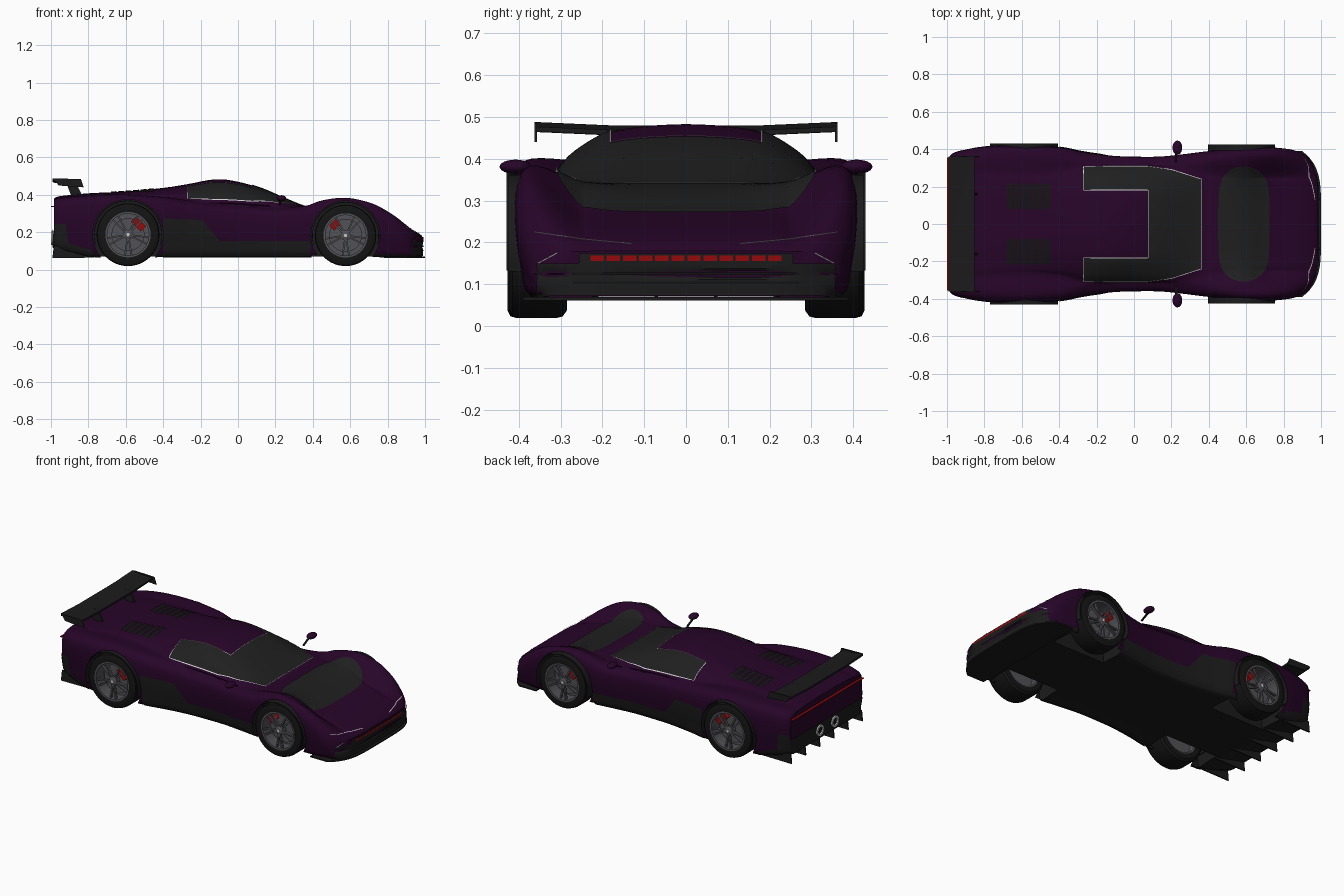
import bpy, bmesh, math
from mathutils import Matrix, Vector
from mathutils.bvhtree import BVHTree

cube = bpy.data.objects.get("Cube")
if cube:
    bpy.data.objects.remove(cube, do_unlink=True)


def material(name, r, g, b):
    m = bpy.data.materials.new(name)
    m.use_nodes = True
    m.diffuse_color = (r, g, b, 1)
    m.node_tree.nodes["Principled BSDF"].inputs["Base Color"].default_value = (r, g, b, 1)
    return m


PURPLE = material("purple paint", 0.020, 0.0015, 0.0215)
GLASS = material("dark glass", 0.014, 0.014, 0.014)
BLACK = material("black trim", 0.011, 0.011, 0.011)
RUBBER = material("tyre rubber", 0.007, 0.007, 0.007)
GREY = material("rim grey", 0.085, 0.085, 0.095)
LIGHT = material("light trim", 0.6, 0.6, 0.6)
RED = material("red", 0.3, 0.003, 0.004)
made = []


def finish(name, bm, *mats, normals=True):
    if normals:
        bmesh.ops.recalc_face_normals(bm, faces=bm.faces)
    me = bpy.data.meshes.new(name)
    bm.to_mesh(me)
    bm.free()
    ob = bpy.data.objects.new(name, me)
    bpy.context.collection.objects.link(ob)
    for m in mats:
        me.materials.append(m)
    made.append(ob)
    return ob


def block(loc, size):
    return Matrix.Translation(loc) @ Matrix.Diagonal((*size, 1))


def boxes(name, matrices, mat):
    bm = bmesh.new()
    for m in matrices:
        bmesh.ops.create_cube(bm, size=1, matrix=m)
    return finish(name, bm, mat)


def loft(bm, rings, caps=True):
    rows = [[bm.verts.new(p) for p in ring] for ring in rings]
    n = len(rows[0])
    for a, b in zip(rows, rows[1:]):
        for i in range(n):
            j = (i + 1) % n
            bm.faces.new((a[i], a[j], b[j], b[i]))
    if caps:
        bm.faces.new(rows[0])
        bm.faces.new(rows[-1])


def lathe(name, profile, centre, side, mat, segs=48, start=0, sweep=math.tau):
    # closed (radius, offset) profile spun about the axle, all round or over an arc
    bm = bmesh.new()
    rings = []
    for k in range(segs + 1):
        a = start + sweep * k / segs
        rings.append([Vector(centre) + Vector((r * math.cos(a), side * y, r * math.sin(a))) for r, y in profile])
    loft(bm, rings, caps=sweep < math.tau)
    bmesh.ops.remove_doubles(bm, verts=bm.verts, dist=1e-5)
    return finish(name, bm, mat)


def smooth(pts, n):
    # curve through all the points
    out = []
    for i in range(len(pts) - 1):
        quad = [pts[max(i - 1, 0)], pts[i], pts[i + 1], pts[min(i + 2, len(pts) - 1)]]
        for k in range(n):
            t = k / n
            out.append(tuple(b + t / 2 * (c - a + t * (2 * a - 5 * b + 4 * c - d + t * (3 * (b - c) + d - a)))
                             for a, b, c, d in zip(*quad)))
    return out + [tuple(pts[-1])]


# Body stations: x, half width, fender height, cabin half width, cabin base, centre height
stations = [
    (-.985, .36, .365, .28, .37, .38), (-.95, .385, .38, .28, .383, .393),
    (-.8, .415, .395, .28, .393, .408), (-.6, .42, .4, .27, .397, .418),
    (-.4, .41, .387, .28, .383, .437), (-.27, .385, .368, .305, .375, .457),
    (-.12, .365, .35, .31, .365, .483), (0, .36, .345, .31, .36, .47),
    (.13, .36, .335, .31, .35, .432), (.24, .37, .33, .3, .34, .385),
    (.36, .385, .34, .28, .335, .338), (.45, .395, .37, .27, .34, .338),
    (.58, .41, .384, .26, .343, .32), (.72, .41, .352, .26, .277, .27),
    (.86, .4, .283, .26, .235, .237), (.95, .385, .22, .26, .203, .203),
    (.985, .37, .178, .26, .178, .18)]


def nose_bend(y, half):
    return .1 * min(abs(y) / half, 1) ** 5


def body_ring(x, w, zs, yv, zv, zt, squash=1.0):
    # the floor rises into the diffuser at the tail
    low = .07 + .045 * min(1, max(0, (-.78 - x) / .2))
    h, c = zs - low, zt - zv
    half = [(0, low), (w * .6, low), (w - .04, low), (w - .012, low + h * .28), (w, low + h * .65),
            (w - .008, low + h * .9), (w - .05, zs), (yv, zv), (yv * .87, zv + c * .4),
            (yv * .6, zv + c * .82), (yv * .3, zv + c * .96), (0, zt)]
    half = smooth(half, 4)
    middle = low + h / 2
    return [(x - nose_bend(y, .4) * max(0, (x - .7) / .28) ** 2, y, middle + (z - middle) * squash)
            for y, z in half + [(-y, z) for y, z in half[-2:0:-1]]]


dense = smooth(stations, 4)
bm = bmesh.new()
loft(bm, [body_ring(*dense[0], squash=.02)] + [body_ring(*s) for s in dense] + [body_ring(*dense[-1], squash=.02)])
bmesh.ops.recalc_face_normals(bm, faces=bm.faces)
for f in bm.faces:
    f.material_index = int(f.normal.z < -.6 and f.calc_center_median().z < .16)
surface = BVHTree.FromBMesh(bm)
body = finish("body", bm, PURPLE, BLACK)


def cut(cutter):
    mod = body.modifiers.new("cut", "BOOLEAN")
    mod.operation, mod.object, mod.solver = "DIFFERENCE", cutter, "EXACT"
    mod.material_mode = "TRANSFER"
    bpy.context.view_layer.objects.active = body
    bpy.ops.object.modifier_apply(modifier=mod.name)
    made.remove(cutter)
    bpy.data.objects.remove(cutter, do_unlink=True)


# Wheel arches, open inwards near the ground, with liners standing just proud
WHEELS = [("rear", -.588, .36, .187, .168, 1, .25), ("front", .575, .355, .183, .164, -1, .335)]
for name, x, y, z, r, _, inner in WHEELS:
    R = r + .02
    for s in (1, -1):
        cut(lathe("arch_cutter", [(0, inner - y), (R, inner - y), (R, .2), (0, .2)], (x, s * y, z), s, BLACK))
        cut(boxes("well_cutter", [block((x, s * .28, z / 2 - .02), (R * 1.98, .16, z + .04))], BLACK))
        lathe(name + "_arch_liner", [(R - .009, inner - y), (R - .005, inner - y), (R - .005, .07), (R - .009, .07)],
              (x, s * y, z), s, BLACK, 32, -.3, math.pi + .6)

AIM = {"top": (0, 0, -1), "front": (-1, 0, 0), "back": (1, 0, 0), "left": (0, -1, 0), "right": (0, 1, 0)}


def patches(name, view, quads, mat, lift=.004):
    # thin plates laid on the body, outlined as seen from one direction
    bm = bmesh.new()
    aim = Vector(AIM[view])
    for quad in quads:
        a, b, c, d = (Vector(q) for q in quad)
        nu = max(1, math.ceil(max((b - a).length, (c - d).length) / .015))
        nv = max(1, math.ceil(max((d - a).length, (c - b).length) / .015))
        grid = []
        for i in range(nu + 1):
            row = []
            for j in range(nv + 1):
                p = a.lerp(b, i / nu).lerp(d.lerp(c, i / nu), j / nv)
                flat = Vector((p.x, p.y, 0) if view == "top" else (0, p.x, p.y) if view in ("front", "back") else (p.x, 0, p.y))
                hit = surface.ray_cast(flat - aim * 2, aim)
                if hit[0] is None:
                    hit = surface.find_nearest(flat - aim * .4)
                row.append(bm.verts.new(hit[0] + hit[1] * lift))
            grid.append(row)
        for r0, r1 in zip(grid, grid[1:]):
            for j in range(nv):
                f = bm.faces.new((r0[j], r1[j], r1[j + 1], r0[j + 1]))
                f.normal_update()
                if f.normal.dot(aim) > 0:
                    f.normal_flip()
    return finish(name, bm, mat, normals=False)


def rect(a0, a1, b0, b1):
    return [(a0, b0), (a1, b0), (a1, b1), (a0, b1)]


def line(points, width):
    quads = []
    for p, q in zip(points, points[1:]):
        p, q = Vector(p), Vector(q)
        n = (q - p).orthogonal().normalized() * width / 2
        quads.append([p + n, q + n, q - n, p - n])
    return quads


# Glass and its trim
side_glass = [rect(-.27, .075, s * .18, s * .305) for s in (1, -1)]
screen = [(.075, -.305), (.2, -.288), (.2, .288), (.075, .305)]
screen_front = [(.2, -.288), (.36, -.24), (.36, .24), (.2, .288)]
patches("windows", "top", side_glass + [screen, screen_front], GLASS)
outline = [(.075, .18), (-.27, .18), (-.27, .305), (.075, .305), (.2, .288), (.36, .24)]
under = [(x, -y) for x, y in outline]
patches("window_trim", "top", line(outline + under[::-1] + outline[:1], .0035), LIGHT, .006)

# Bonnet panel with rounded ends
steps = [math.sin(math.pi * (k / 24 - .5)) for k in range(25)]
edge = [(.137 * (1 - abs(t) ** 5) ** .5, .31 * t) for t in steps]
patches("bonnet_panel", "top", [[(.587 - a, y), (.587 + a, y), (.587 + b, v), (.587 - b, v)]
                                for (a, y), (b, v) in zip(edge, edge[1:])], GLASS)

# Engine louvres
patches("louvres", "top", [rect(-.68 + k * .04, -.65 + k * .04, s * .08, s * .215)
                           for k in range(6) for s in (1, -1)], RUBBER, .005)

# Nose: lower grille, light bar and light lines
patches("front_grille", "front", [rect(-.355, .355, .073, .15)], BLACK)
patches("grille_slots", "front", [rect(-.27, .27, z, z + .006) for z in (.1, .122)], RUBBER, .006)
patches("light_bar_frame", "front", [rect(-.255, .255, .148, .174)], BLACK, .006)
patches("light_bar", "front", [rect(y - .016, y + .016, .156, .169) for y in (.0385 * (k - 5.5) for k in range(12))], RED, .009)
for s in (1, -1):
    patches("headlight_line", "front", line([(s * .36, .223), (s * .25, .205), (s * .13, .194)], .0022), LIGHT)
    patches("nose_line", "front", line([(s * .35, .15), (s * .305, .175)], .003), LIGHT, .007)

# Sills and lower rear sides
for view in ("left", "right"):
    patches("sill", view, [rect(-.395, .388, .073, .155), [(-.395, .155), (-.1, .155), (-.19, .265), (-.4, .275)]], BLACK)
    patches("rear_corner", view, [[(-.98, .12), (-.9, .1), (-.92, .245), (-.98, .245)],
                                  [(-.9, .1), (-.775, .075), (-.78, .105), (-.905, .14)]], BLACK)

# Tail: lower panel, light strip, exhausts, diffuser fins
patches("rear_panel", "back", [rect(-.355, .355, .118, .215)], BLACK, .006)
boxes("tail_light", [block((-.988, 0, .337), (.024, .71, .005))], RED)
for s in (1, -1):
    pipe = lathe("exhaust", [(.022, -.03), (.035, -.03), (.035, .012), (.022, .012)], (0, 0, 0), 1, LIGHT, 24)
    pipe.data.transform(Matrix.Translation((-.987, s * .075, .168)) @ Matrix.Rotation(math.pi / 2, 4, "Z"))
    boxes("exhaust_core", [block((-.985, s * .075, .168), (.016, .034, .034))], RUBBER)
bm = bmesh.new()
for k in range(6):
    y = .142 * (k - 2.5)
    loft(bm, [[(-.992, v, .062), (-.77, v, .064), (-.77, v, .074), (-.985, v, .13)] for v in (y - .004, y + .004)])
finish("diffuser_fins", bm, BLACK)

# Front splitter follows the nose
bm = bmesh.new()
plan = [(1 - nose_bend(k, 12), .39 * k / 12) for k in range(-12, 13)] + [(.78, .39), (.78, -.39)]
loft(bm, [[(x, y, z) for x, y in plan] for z in (.061, .069)])
finish("front_splitter", bm, BLACK)

# Rear wing
bm = bmesh.new()
foil = [(-.992, .488), (-.92, .478), (-.852, .477), (-.852, .465), (-.92, .464), (-.99, .474)]
loft(bm, [[(x, y, z - drop) for x, z in foil] for y, drop in ((-.36, 0), (-.18, .008), (.18, .008), (.36, 0))])
finish("rear_wing", bm, BLACK)
bm = bmesh.new()
for s in (1, -1):
    loft(bm, [[(-.985, v, .488), (-.84, v, .484), (-.825, v, .44), (-.96, v, .45)] for v in (s * .357, s * .363)])
    loft(bm, [[(-.92, v, .47), (-.87, v, .47), (-.83, v, .39), (-.89, v, .39)] for v in (s * .154, s * .166)])
finish("wing_plates_and_struts", bm, BLACK)

# Door mirrors
for s in (1, -1):
    bm = bmesh.new()
    bmesh.ops.create_uvsphere(bm, u_segments=20, v_segments=12, radius=1, matrix=block((.232, s * .408, .381), (.026, .038, .017)))
    finish("mirror", bm, PURPLE)
    tilt = Matrix.Translation((.225, s * .365, .36)) @ Matrix.Rotation(s * .45, 4, "X")
    boxes("mirror_arm", [tilt @ Matrix.Diagonal((.01, .07, .007, 1))], BLACK)

# Wheels
for name, x, y, z, r, way, _ in WHEELS:
    for s in (1, -1):
        c = Vector((x, s * y, z))
        rim = r * .71
        lathe(name + "_tyre", [(rim, -.07), (r - .018, -.07), (r - .004, -.06), (r, -.045), (r, .045),
                               (r - .004, .06), (r - .018, .067), (rim, .064)], c, s, RUBBER, 64)
        lathe(name + "_rim", [(rim - .008, -.066), (rim + .002, -.068), (rim + .002, .066), (rim - .008, .066)], c, s, GREY)
        lathe(name + "_brake_disc", [(0, 0), (.088, 0), (.088, .014), (0, .014)], c, s, GREY)
        lathe(name + "_wheel_back", [(0, -.02), (rim, -.02), (rim, -.012), (0, -.012)], c, s, GREY)
        lathe(name + "_hub", [(0, .02), (.026, .02), (.026, .054), (.016, .06), (0, .06)], c, s, GREY, 24)
        lathe(name + "_hub_cap", [(0, .055), (.009, .055), (.009, .063), (0, .063)], c, s, LIGHT, 12)
        spokes = []
        for k in range(5):
            for lean in (-.16, .16):
                turn = Matrix.Rotation(math.tau * k / 5 + lean + .3, 4, "Y")
                spokes.append(Matrix.Translation(c + Vector((0, s * .048, 0))) @ turn
                              @ block((rim / 2 + .008, 0, 0), (rim - .016, .016, .009)))
        boxes(name + "_spokes", spokes, GREY)
        turn = Matrix.Rotation(-way * math.pi / 4, 4, "Y")
        boxes(name + "_caliper", [Matrix.Translation(c + Vector((0, s * .026, 0))) @ turn
                                  @ block((way * .08, 0, 0), (.038, .04, .062 + way * .012))], RED)

# Smooth shading with sharp edges kept
bpy.ops.object.select_all(action="DESELECT")
for ob in made:
    ob.select_set(True)
bpy.context.view_layer.objects.active = body
bpy.ops.object.shade_smooth_by_angle(angle=math.radians(35))
